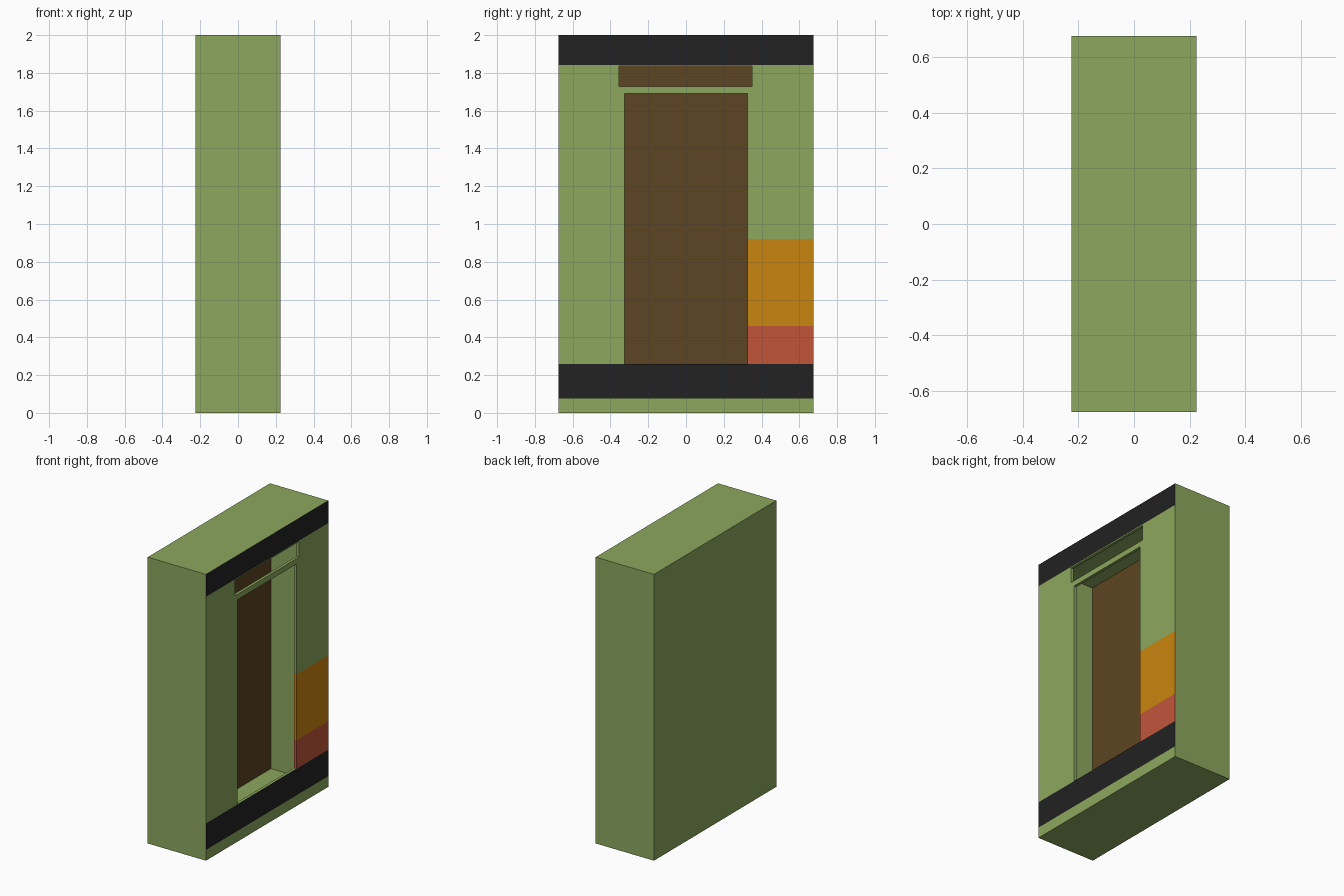
import bpy, bmesh

if "Cube" in bpy.data.objects:
    bpy.data.objects.remove(bpy.data.objects["Cube"])

W, D, H, T = 0.225, 0.675, 2.0, 0.02   # half depth, half width, height, wall thickness


def lin(c):
    c /= 255
    return c / 12.92 if c <= 0.04045 else ((c + 0.055) / 1.055) ** 2.4


def material(name, r, g, b):
    m = bpy.data.materials.new(name)
    m.diffuse_color = (lin(r), lin(g), lin(b), 1)
    m.use_nodes = True
    m.node_tree.nodes["Principled BSDF"].inputs["Base Color"].default_value = m.diffuse_color
    return m


MATS = [material("green", 140, 167, 94), material("brown", 93, 69, 34),
        material("black", 34, 34, 34), material("orange", 201, 133, 14),
        material("red", 194, 85, 59)]
GREEN, BROWN, BLACK, ORANGE, RED = range(5)


def finish(name, bm):
    me = bpy.data.meshes.new(name)
    bm.to_mesh(me)
    bm.free()
    for m in MATS:
        me.materials.append(m)
    ob = bpy.data.objects.new(name, me)
    bpy.context.collection.objects.link(ob)


def open_box(name, x0, x1, hy, z0, z1, inward, back):
    """Box without its +x side; back sets the colour of the -x side."""
    bm = bmesh.new()
    bmesh.ops.create_cube(bm, size=1)
    for v in bm.verts:
        v.co = (x0 if v.co.x < 0 else x1, v.co.y * 2 * hy, z0 if v.co.z < 0 else z1)
    bm.normal_update()
    for f in list(bm.faces):
        if f.normal.x > 0.5:
            bm.faces.remove(f)
        elif f.normal.x < -0.5:
            f.material_index = back
    if inward:
        bmesh.ops.reverse_faces(bm, faces=bm.faces[:])
    finish(name, bm)


# hollow cabinet: outside skin and inside lining
open_box("cabinet_outside", -W, W, D, 0, H, False, GREEN)
open_box("cabinet_lining", -W + T, W - T, D - T, T, H - T, True, BROWN)

# front panel: a grid of cells with a door opening and a slot above it
ys = [-D, -D + T, -0.355, -0.325, 0.325, 0.35, D - T, D]
zs = [0, T, 0.075, 0.26, 0.46, 0.92, 1.69, 1.728, 1.836, 1.843, H - T, H]


def is_open(y, z):
    return (abs(y) < 0.325 and 0.26 < z < 1.69) or (-0.355 < y < 0.35 and 1.728 < z < 1.836)


def colour(y, z):
    if 0.075 < z < 0.26 or z > 1.843:
        return BLACK
    if y > 0.325 and 0.26 < z < 0.92:
        return RED if z < 0.46 else ORANGE
    return GREEN


bm = bmesh.new()


def quad(pts, mat):
    bm.faces.new([bm.verts.new(p) for p in pts]).material_index = mat


xo, xi = W, W - T
for i in range(len(ys) - 1):
    for j in range(len(zs) - 1):
        a, b, c, d = ys[i], ys[i + 1], zs[j], zs[j + 1]
        my, mz = (a + b) / 2, (c + d) / 2
        if not is_open(my, mz):
            quad([(xo, a, c), (xo, b, c), (xo, b, d), (xo, a, d)], colour(my, mz))
            if abs(my) < D - T and T < mz < H - T:
                quad([(xi, a, c), (xi, a, d), (xi, b, d), (xi, b, c)], GREEN)
            continue
        # edges of the openings, where a neighbouring cell is solid
        e = 0.001
        if not is_open(a - e, mz):
            quad([(xo, a, c), (xo, a, d), (xi, a, d), (xi, a, c)], GREEN)
        if not is_open(b + e, mz):
            quad([(xo, b, c), (xi, b, c), (xi, b, d), (xo, b, d)], colour(b + e, mz))
        if not is_open(my, c - e):
            quad([(xo, a, c), (xi, a, c), (xi, b, c), (xo, b, c)], GREEN)
        if not is_open(my, d + e):
            quad([(xo, a, d), (xo, b, d), (xi, b, d), (xi, a, d)], GREEN)
bmesh.ops.remove_doubles(bm, verts=bm.verts[:], dist=0.0001)
finish("front_panel", bm)
